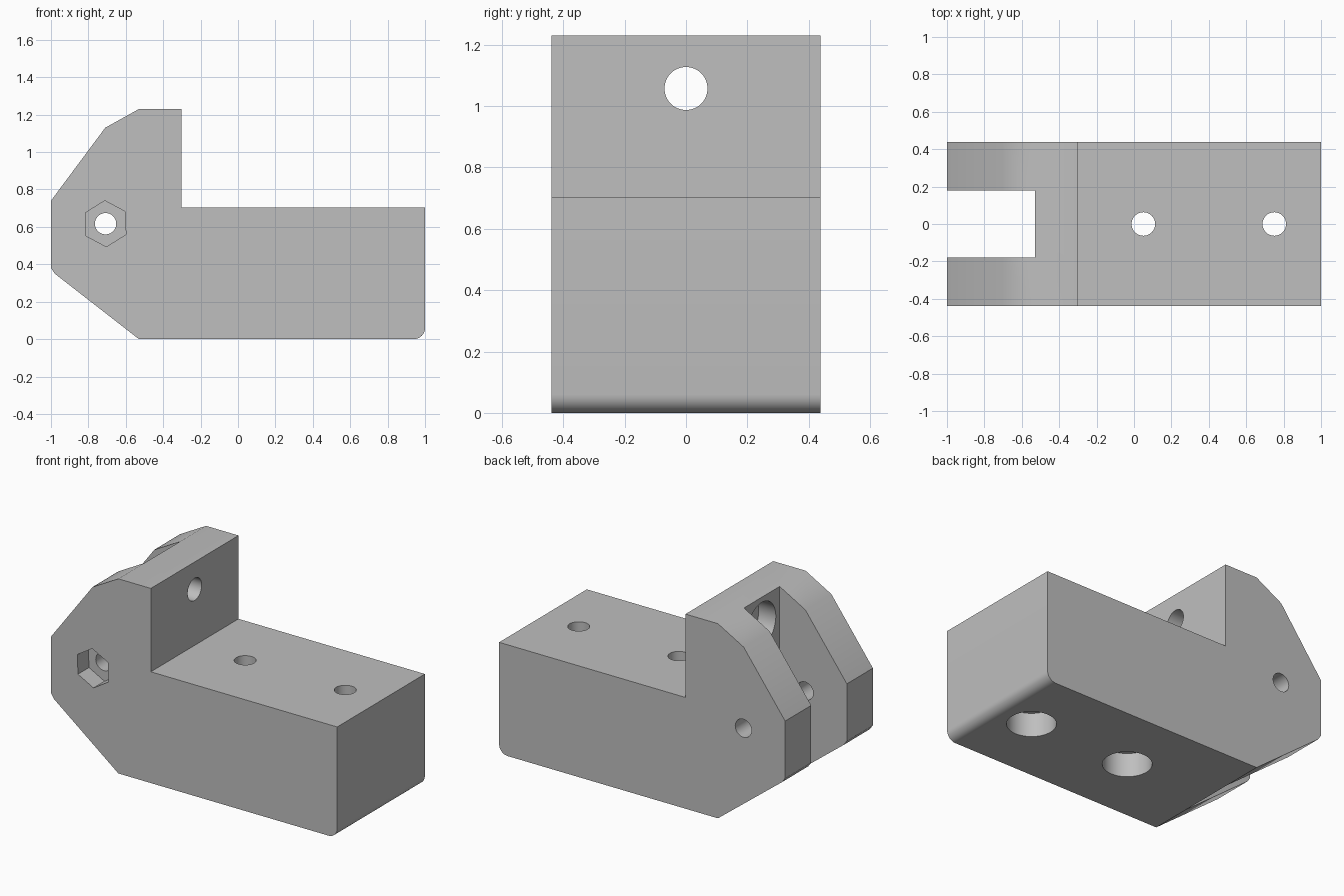
import bpy, bmesh
from math import pi, cos, sin, radians
from mathutils import Matrix, Vector

if "Cube" in bpy.data.objects:
    bpy.data.objects.remove(bpy.data.objects["Cube"])

HALF_W = 0.438   # half the block's width

grey = bpy.data.materials.new("light_grey")
grey.use_nodes = True
grey.diffuse_color = (0.52, 0.52, 0.52, 1)
grey.node_tree.nodes["Principled BSDF"].inputs["Base Color"].default_value = (0.52, 0.52, 0.52, 1)


def make_object(name, bm):
    bmesh.ops.recalc_face_normals(bm, faces=bm.faces)
    mesh = bpy.data.meshes.new(name)
    bm.to_mesh(mesh)
    bm.free()
    mesh.materials.append(grey)
    obj = bpy.data.objects.new(name, mesh)
    bpy.context.scene.collection.objects.link(obj)
    return obj


def extruded_profile(name, points, half_width):
    bm = bmesh.new()
    face = bm.faces.new([bm.verts.new((x, -half_width, z)) for x, z in points])
    new = bmesh.ops.extrude_face_region(bm, geom=[face])["geom"]
    verts = [v for v in new if isinstance(v, bmesh.types.BMVert)]
    bmesh.ops.translate(bm, verts=verts, vec=(0, 2 * half_width, 0))
    return make_object(name, bm)


def rod(name, start, end, radius, sides=48, spin=0):
    """Prism running from start to end."""
    a, b = Vector(start), Vector(end)
    turn = (b - a).to_track_quat("Z", "Y").to_matrix().to_4x4()
    bm = bmesh.new()
    bmesh.ops.create_cone(bm, cap_ends=True, segments=sides, radius1=radius, radius2=radius,
                          depth=(b - a).length,
                          matrix=Matrix.Translation((a + b) / 2) @ turn @ Matrix.Rotation(spin, 4, "Z"))
    return make_object(name, bm)


# Bracket side outline with a rounded lower end
r = 0.06
fillet = [(1 - r + r * sin(a), r - r * cos(a)) for a in (i * pi / 16 for i in range(9))]
outline = [(-0.53, 0)] + fillet + [
    (1, 0.703), (-0.303, 0.703), (-0.303, 1.23), (-0.53, 1.23), (-0.71, 1.13),
    (-1, 0.74), (-1, 0.38), (-0.98, 0.35)]
bracket = extruded_profile("bracket", outline, HALF_W)

# Slot between the two prongs
slot = [(-1.2, -0.2), (-0.53, -0.2), (-0.53, 1.5), (-1.2, 1.5)]
cutters = [extruded_profile("slot_cutter", slot, 0.178)]

# Vertical mounting holes, counterbored from below
for x in (0.05, 0.75):
    cutters.append(rod("mount_hole_cutter", (x, 0, -0.1), (x, 0, 0.9), 0.063))
    cutters.append(rod("mount_bore_cutter", (x, 0, -0.1), (x, 0, 0.15), 0.14))

# Lengthwise hole through the upright, counterbored on the slot side
cutters.append(rod("upright_hole_cutter", (-0.7, 0, 1.057), (-0.2, 0, 1.057), 0.07))
cutters.append(rod("upright_bore_cutter", (-0.7, 0, 1.057), (-0.41, 0, 1.057), 0.14))

# Pivot hole across both prongs, with a nut pocket at the front
px, pz = -0.708, 0.617
cutters.append(rod("pivot_hole_cutter", (px, -0.6, pz), (px, 0.6, pz), 0.057))
cutters.append(rod("nut_pocket_cutter", (px, 0.11 - HALF_W, pz), (px, -0.6, pz),
                   0.123, 6, radians(2)))

# Cut everything, then drop the cutters
bpy.context.view_layer.objects.active = bracket
for cutter in cutters:
    cutter.hide_render = True
    mod = bracket.modifiers.new("cut", "BOOLEAN")
    mod.operation = "DIFFERENCE"
    mod.solver = "EXACT"
    mod.object = cutter
    bpy.ops.object.modifier_apply(modifier=mod.name)
    bpy.data.objects.remove(cutter)

# Smooth the curved surfaces, keep hard edges
for obj in bpy.context.selected_objects:
    obj.select_set(False)
bracket.select_set(True)
bpy.ops.object.shade_smooth_by_angle(angle=radians(30))
